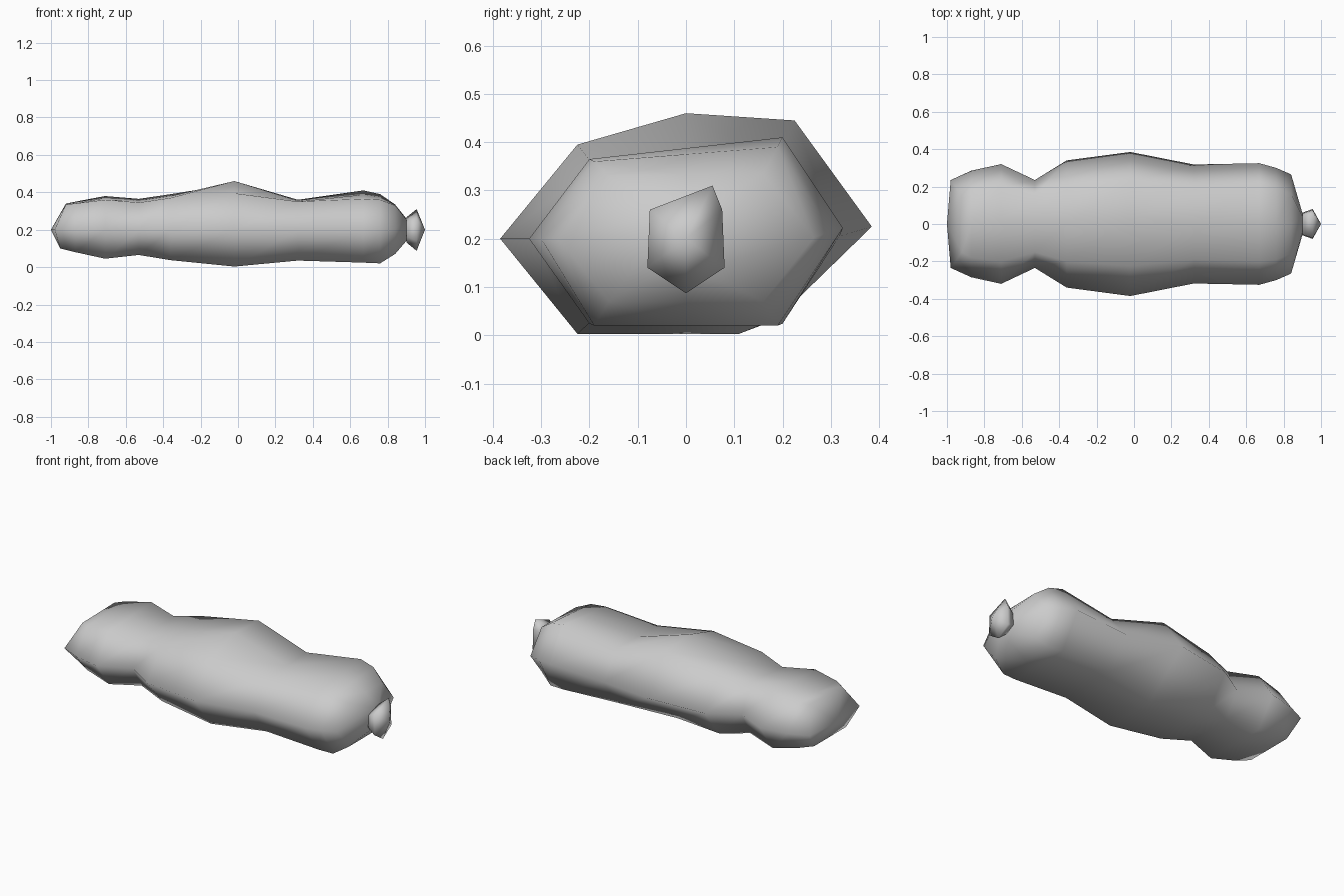
import bpy
import bmesh

cube = bpy.data.objects.get("Cube")
if cube:
    bpy.data.objects.remove(cube, do_unlink=True)

grey = bpy.data.materials.new("plain grey")
grey.use_nodes = True
colour = (0.6, 0.6, 0.6, 1)
grey.diffuse_color = colour
grey.node_tree.nodes["Principled BSDF"].inputs["Base Color"].default_value = colour


def skin_rings(name, rings, start=None, end=None):
    """Join equal rings of points into a smooth skin, with optional pointed ends."""
    bm = bmesh.new()
    loops = [[bm.verts.new(p) for p in ring] for ring in rings]
    count = len(loops[0])
    for a, b in zip(loops, loops[1:]):
        for i in range(count):
            j = (i + 1) % count
            bm.faces.new((a[i], a[j], b[j], b[i]))
    for loop, tip in ((loops[0], start), (loops[-1], end)):
        if tip:
            point = bm.verts.new(tip)
            for i in range(count):
                bm.faces.new((loop[i], loop[(i + 1) % count], point))
        else:
            bm.faces.new(loop)
    bmesh.ops.recalc_face_normals(bm, faces=bm.faces)
    for face in bm.faces:
        face.smooth = True
    mesh = bpy.data.meshes.new(name)
    bm.to_mesh(mesh)
    bm.free()
    mesh.materials.append(grey)
    obj = bpy.data.objects.new(name, mesh)
    bpy.context.collection.objects.link(obj)
    return obj


def body_ring(x, width, shoulder, front_top, back_top, bottom,
              crown=None, low_back=None, lean=0, side=0.2):
    """Flattened hexagon with extra points on the crown and belly."""
    crown = crown or (front_top + back_top) / 2
    low_back = low_back or shoulder
    return [
        (x - lean, -width, side),
        (x, -shoulder, front_top),
        (x, 0, crown),
        (x, shoulder, back_top),
        (x - lean, width, side + (back_top - front_top) / 2),
        (x - lean / 2, low_back, bottom),
        (x - lean / 2, 0, bottom),
        (x - lean / 2, -shoulder, bottom),
    ]


# Lumpy body, from the blunt end to the narrow neck
body = skin_rings("body", [
    body_ring(-0.92, 0.235, 0.15, 0.335, 0.34, 0.10, lean=0.06),
    body_ring(-0.87, 0.285, 0.18, 0.34, 0.35, 0.08),
    body_ring(-0.71, 0.32, 0.20, 0.36, 0.38, 0.045),
    body_ring(-0.53, 0.235, 0.15, 0.345, 0.365, 0.065),
    body_ring(-0.36, 0.34, 0.20, 0.37, 0.39, 0.037),
    body_ring(-0.02, 0.385, 0.225, 0.395, 0.445, 0.003, crown=0.46, low_back=0.11),
    body_ring(0.32, 0.318, 0.19, 0.35, 0.36, 0.035),
    body_ring(0.67, 0.325, 0.20, 0.365, 0.41, 0.024),
    body_ring(0.76, 0.30, 0.19, 0.36, 0.39, 0.02),
    body_ring(0.84, 0.265, 0.16, 0.33, 0.335, 0.07),
    body_ring(0.90, 0.06, 0.04, 0.255, 0.26, 0.14),
], start=(-1, 0, 0.2))

# Small pointed knob tied off at the neck
knob_outline = [(-0.075, 0.26), (0.055, 0.31), (0.075, 0.26),
                (0.08, 0.14), (0, 0.087), (-0.08, 0.14)]
neck = [(0.9, y * 0.75, 0.2 + (z - 0.2) * 0.6) for y, z in knob_outline]
flare = [(0.955, y, z) for y, z in knob_outline]
knob = skin_rings("knob", [neck, flare], end=(1, 0, 0.2))
